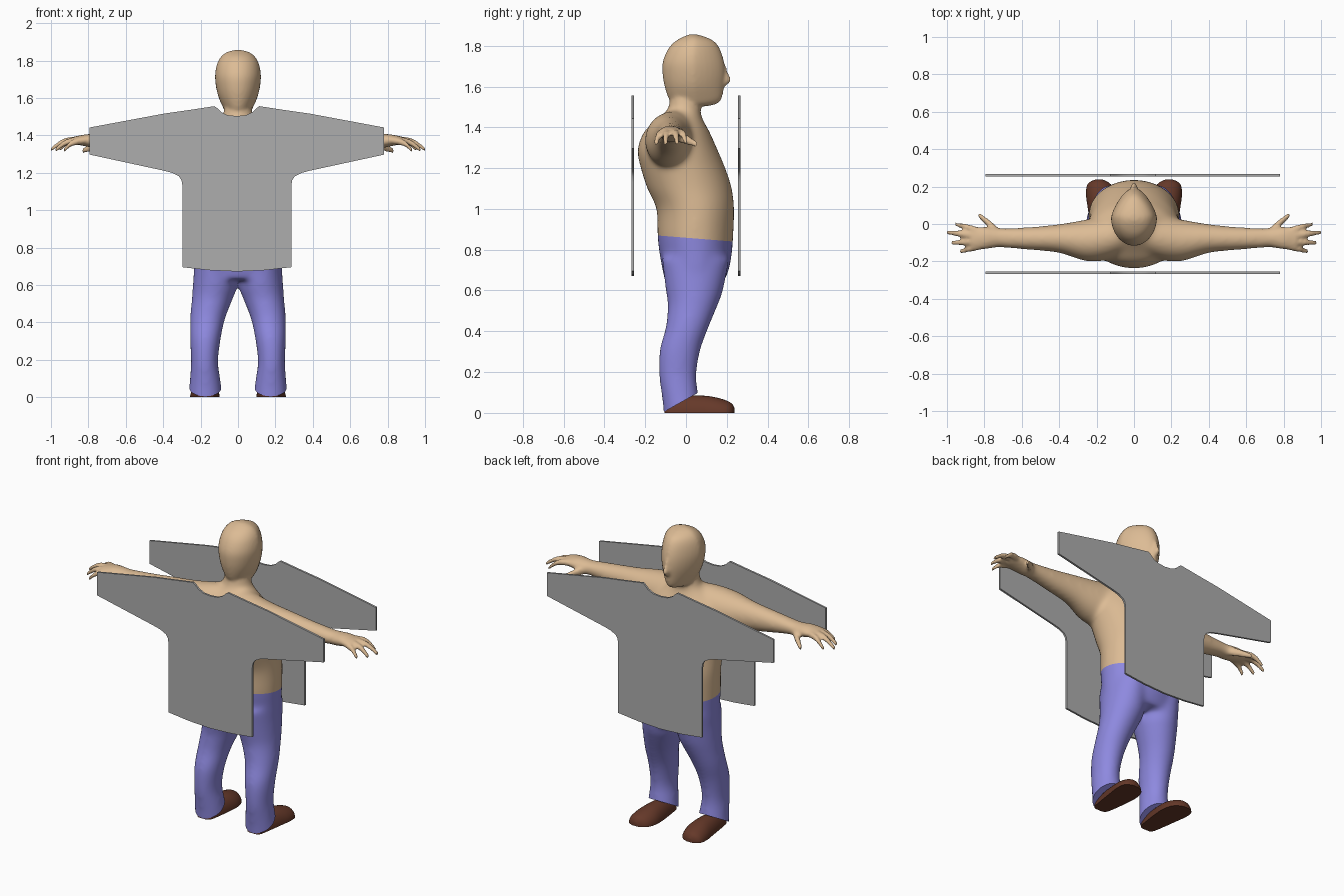
import bpy, bmesh, math
from mathutils import Vector

if "Cube" in bpy.data.objects:
    bpy.data.objects.remove(bpy.data.objects["Cube"])


def material(name, rgb):
    m = bpy.data.materials.new(name)
    m.diffuse_color = (*rgb, 1)
    m.use_nodes = True
    m.node_tree.nodes["Principled BSDF"].inputs["Base Color"].default_value = m.diffuse_color
    return m


SKIN = material("skin", (0.72, 0.50, 0.30))
BLUE = material("trouser blue", (0.27, 0.25, 0.74))
BROWN = material("shoe brown", (0.13, 0.04, 0.022))
GREY = material("panel grey", (0.42, 0.42, 0.42))


def spline(rows, n=5):
    """Smooth in-between sections (Catmull-Rom) for a short table of rows."""
    out = []
    for i in range(len(rows) - 1):
        p = [rows[max(0, min(len(rows) - 1, i + k))] for k in (-1, 0, 1, 2)]
        for j in range(n):
            t = j / n
            out.append([0.5 * (2 * b + (c - a) * t + (2 * a - 5 * b + 4 * c - d) * t * t
                               + (3 * b - a - 3 * c + d) * t ** 3) for a, b, c, d in zip(*p)])
    return out + [list(rows[-1])]


def loft(bm, axis, rows, side=1, taper=0.0, floor=None, n=5, seg=32):
    """Rows are (position on axis, a0, a1, b0, b1): limits of an oval section."""
    others = [i for i in range(3) if i != axis]
    rings = []
    for t, a0, a1, b0, b1 in spline(rows, n):
        ring = []
        for k in range(seg):
            ca, sb = math.cos(math.tau * k / seg), math.sin(math.tau * k / seg)
            co = [0, 0, 0]
            co[axis] = t
            co[others[0]] = (a0 + a1) / 2 + (a1 - a0) / 2 * ca * (1 - taper * max(0, sb))
            co[others[1]] = (b0 + b1) / 2 + (b1 - b0) / 2 * sb
            co[0] *= side
            if floor is not None:
                co[2] = max(co[2], floor)
            ring.append(bm.verts.new(co))
        rings.append(ring)
    for r, q in zip(rings, rings[1:]):
        for k in range(seg):
            j = (k + 1) % seg
            bm.faces.new((r[k], r[j], q[j], q[k]))
    bm.faces.new(rings[0])
    bm.faces.new(rings[-1])


def finish(bm, name, mats, angle=50):
    bmesh.ops.recalc_face_normals(bm, faces=bm.faces)
    me = bpy.data.meshes.new(name)
    bm.to_mesh(me)
    bm.free()
    for m in mats:
        me.materials.append(m)
    ob = bpy.data.objects.new(name, me)
    bpy.context.collection.objects.link(ob)
    bpy.ops.object.select_all(action='DESELECT')
    ob.select_set(True)
    bpy.context.view_layer.objects.active = ob
    if angle:
        bpy.ops.object.shade_smooth_by_angle(angle=math.radians(angle))
    return ob


bm = bmesh.new()

# torso and neck: half width, back, front at each height
torso = [(0.63, .225, -.10, .18), (0.70, .238, -.115, .21), (0.78, .24, -.13, .225),
         (0.87, .243, -.14, .232), (1.0, .243, -.145, .236), (1.1, .24, -.19, .225),
         (1.2, .245, -.222, .193), (1.29, .25, -.238, .155), (1.38, .22, -.205, .115),
         (1.44, .15, -.14, .082), (1.49, .09, -.09, .07), (1.56, .07, -.075, .066)]
loft(bm, 2, [(z, -w, w, y0, y1) for z, w, y0, y1 in torso])

# head, narrowing towards the face
head = [(1.503, .05, -.03, .10), (1.515, .062, -.06, .15), (1.54, .076, -.085, .175),
        (1.60, .103, -.105, .187), (1.66, .118, -.115, .193), (1.72, .123, -.114, .187),
        (1.78, .113, -.09, .168), (1.82, .092, -.055, .14), (1.845, .06, -.01, .09),
        (1.856, .02, .02, .05)]
loft(bm, 2, [(z, -w, w, y0, y1) for z, w, y0, y1 in head], taper=0.3)

# nose
loft(bm, 2, [(1.605, -.018, .018, .14, .20), (1.63, -.02, .02, .14, .222),
             (1.66, -.015, .015, .14, .21), (1.71, -.009, .009, .14, .192)], seg=16)

leg = [(0.76, .01, .23, -.12, .215), (0.60, .004, .242, -.10, .182), (0.53, .026, .247, -.09, .157),
       (0.42, .068, .257, -.10, .112), (0.31, .092, .257, -.13, .072), (0.19, .106, .252, -.134, .052),
       (0.10, .094, .258, -.122, .06), (0.03, .085, .264, -.113, .07), (-.03, .085, .264, -.11, .07)]
arm = [(0, -.12, .05, 1.25, 1.485), (.12, -.185, .05, 1.20, 1.48), (.25, -.2, .025, 1.21, 1.463),
       (.4, -.155, 0, 1.265, 1.443), (.55, -.14, -.015, 1.295, 1.425), (.68, -.13, -.02, 1.32, 1.41),
       (.74, -.126, -.02, 1.325, 1.405), (.80, -.135, -.016, 1.338, 1.407), (.87, -.138, -.018, 1.352, 1.395)]
# finger paths: base, knuckle, tip
fingers = [((.84, -.035, 1.375), (.90, -.015, 1.368), (.955, -.002, 1.325)),
           ((.84, -.065, 1.378), (.93, -.052, 1.368), (1.0, -.045, 1.325)),
           ((.84, -.093, 1.376), (.92, -.098, 1.362), (.98, -.102, 1.318)),
           ((.83, -.12, 1.372), (.89, -.135, 1.357), (.935, -.15, 1.315)),
           ((.72, -.055, 1.36), (.775, .0, 1.34), (.835, .052, 1.315))]
for side in (1, -1):
    loft(bm, 2, leg, side)
    loft(bm, 0, arm, side)
    for path in fingers:
        thick = (.02, .017, .012) if path is not fingers[-1] else (.03, .023, .014)
        loft(bm, 0, [(x, y - r, y + r, z - r, z + r) for (x, y, z), r in zip(path, thick)],
             side, seg=16)

# fuse the parts into one smooth skin
body = finish(bm, "body", [SKIN, BLUE], None)
mod = body.modifiers.new("fuse", 'REMESH')
mod.mode = 'VOXEL'
mod.voxel_size = 0.009
fused = bpy.data.meshes.new_from_object(body.evaluated_get(bpy.context.evaluated_depsgraph_get()))
bpy.data.objects.remove(body)
bm = bmesh.new()
bm.from_mesh(fused)
soft = [v for v in bm.verts if v.co.z < 1.5 and abs(v.co.x) < .74]
for verts, times in ((soft, 22), (list(bm.verts), 3)):
    for i in range(times):
        bmesh.ops.smooth_vert(bm, verts=verts, factor=0.5, use_axis_x=True, use_axis_y=True, use_axis_z=True)

# slanted trouser hem and waistline
bmesh.ops.bisect_plane(bm, geom=bm.verts[:] + bm.edges[:] + bm.faces[:], plane_co=(0, -.11, .004),
                       plane_no=(0, .56, -1), clear_outer=True)
bmesh.ops.holes_fill(bm, edges=[e for e in bm.edges if e.is_boundary], sides=0)
waist, up = Vector((0, .045, .855)), Vector((0, .08, 1))
bmesh.ops.bisect_plane(bm, geom=bm.verts[:] + bm.edges[:] + bm.faces[:], plane_co=waist, plane_no=up)
for f in bm.faces:
    f.material_index = 1 if (f.calc_center_median() - waist).dot(up) < 0 else 0
finish(bm, "body", [SKIN, BLUE], 55)

# shoes with flat soles
shoe = [(-.105, .15, .20, .045), (-.085, .125, .22, .065), (0, .11, .235, .083), (.09, .1, .248, .084),
        (.15, .1, .256, .075), (.2, .115, .253, .06), (.225, .14, .235, .045), (.238, .17, .205, .025)]
for side, name in ((1, "right_shoe"), (-1, "left_shoe")):
    bm = bmesh.new()
    loft(bm, 1, [(y, x0, x1, -h, h) for y, x0, x1, h in shoe], side, floor=0.0)
    bmesh.ops.remove_doubles(bm, verts=bm.verts, dist=1e-5)
    finish(bm, name, [BROWN])

# flat shirt panels before and behind the figure
half = [(0, 1.503), (.05, 1.508), (.085, 1.525), (.105, 1.545), (.12, 1.556), (.25, 1.536), (.39, 1.516),
        (.787, 1.442), (.787, 1.297), (.39, 1.211), (.345, 1.199), (.31, 1.181), (.296, 1.16),
        (.291, 1.13), (.291, .695), (.15, .679), (0, .672)]
outline = half + [(-x, z) for x, z in half[-2:0:-1]]
for y, name in ((-.26, "shirt_panel_a"), (.26, "shirt_panel_b")):
    bm = bmesh.new()
    face = bm.faces.new([bm.verts.new((x - .006, y - .006, z)) for x, z in outline])
    ext = bmesh.ops.extrude_face_region(bm, geom=[face])
    bmesh.ops.translate(bm, vec=(0, .012, 0),
                        verts=[g for g in ext["geom"] if isinstance(g, bmesh.types.BMVert)])
    if not any(f is face for f in bm.faces):
        bmesh.ops.holes_fill(bm, edges=[e for e in bm.edges if e.is_boundary], sides=0)
    finish(bm, name, [GREY], 30)
